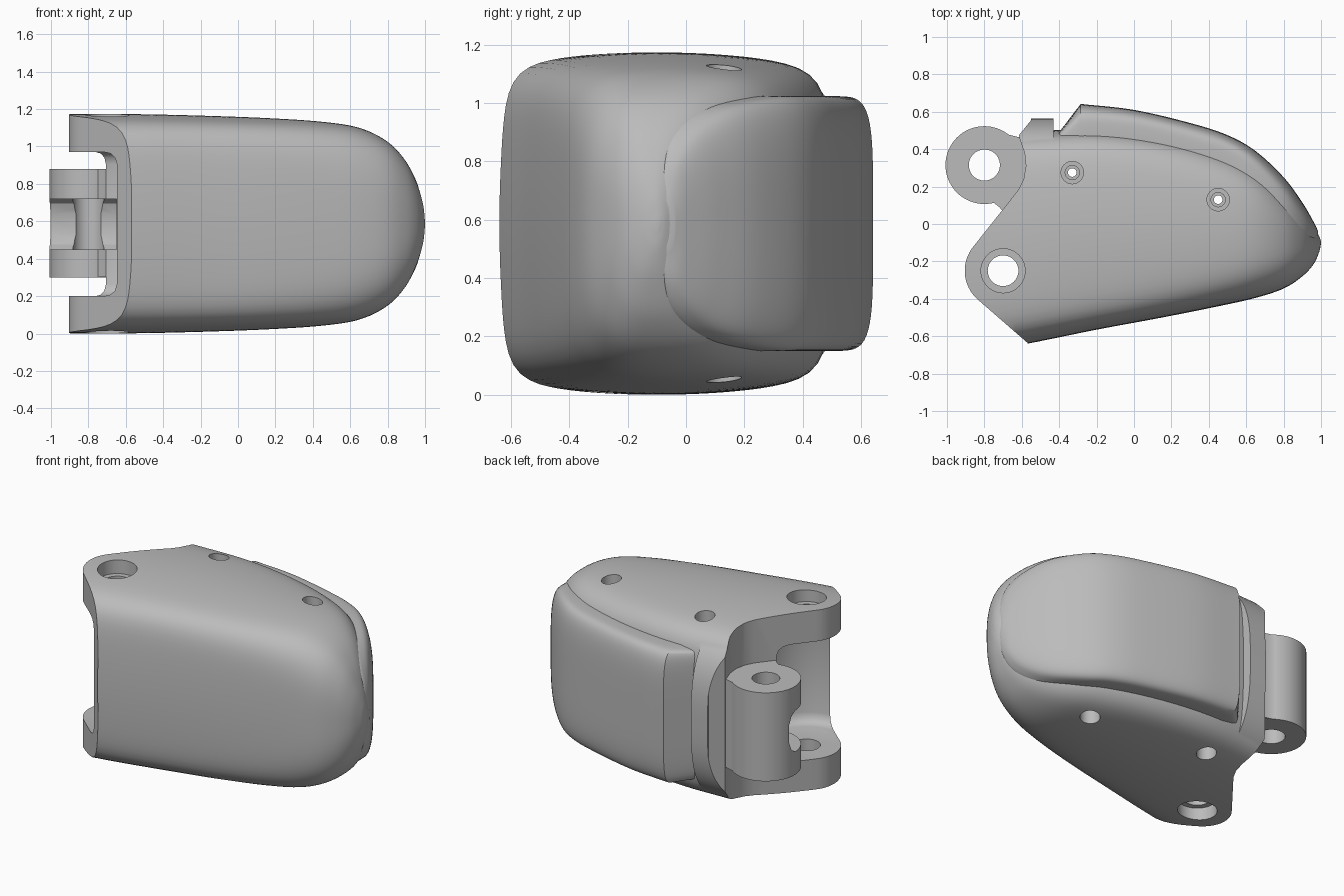
import bpy, bmesh
from math import sin, cos, pi, radians
from mathutils import Vector

cube = bpy.data.objects.get("Cube")
if cube:
    bpy.data.objects.remove(cube, do_unlink=True)

MID = 0.587            # half height of the whole part
LUG = (-0.70, -0.25)   # fork pivot
PIN = (-0.80, 0.315)   # barrel pivot

grey = bpy.data.materials.new("plain grey")
grey.use_nodes = True
grey.diffuse_color = (0.5, 0.5, 0.5, 1)
grey.node_tree.nodes["Principled BSDF"].inputs["Base Color"].default_value = (0.5, 0.5, 0.5, 1)


def skin(name, rings):
    """Closed solid through a list of equal-length point rings."""
    bm = bmesh.new()
    loops = [[bm.verts.new(p) for p in ring] for ring in rings]
    n = len(loops[0])
    for a, b in zip(loops, loops[1:]):
        for i in range(n):
            j = (i + 1) % n
            bm.faces.new((a[i], a[j], b[j], b[i]))
    bm.faces.new(loops[0])
    bm.faces.new(loops[-1])
    bmesh.ops.recalc_face_normals(bm, faces=bm.faces)
    mesh = bpy.data.meshes.new(name)
    bm.to_mesh(mesh)
    bm.free()
    mesh.materials.append(grey)
    ob = bpy.data.objects.new(name, mesh)
    bpy.context.collection.objects.link(ob)
    return ob


def section(x, y0, y1, h, n, crown, count=120):
    """Rounded, crowned rectangle standing across the x axis."""
    c, a = (y0 + y1) / 2, (y1 - y0) / 2
    ring = []
    for i in range(count):
        t = 2 * pi * (i + 0.5) / count
        r = (abs(cos(t)) ** n + abs(sin(t)) ** n) ** (-1 / n)
        u, v = r * cos(t), r * sin(t)
        ring.append((x, c + a * u * (1 - 0.7 * crown * v * v),
                     MID + h * v * (1 - crown * u * u)))
    return ring


def spline(rows, steps=6):
    """Smooth rows by Catmull-Rom interpolation."""
    pts = [Vector(r) for r in rows]
    pts = [2 * pts[0] - pts[1]] + pts + [2 * pts[-1] - pts[-2]]
    out = []
    for p, q, r, s in zip(pts, pts[1:], pts[2:], pts[3:]):
        for k in range(steps):
            t = k / steps
            out.append(0.5 * (2 * q + (r - p) * t + (2 * p - 5 * q + 4 * r - s) * t * t
                              + (3 * q - p - 3 * r + s) * t ** 3))
    return out + [pts[-2]]


def loft(name, rows, crown):
    return skin(name, [section(*r, crown) for r in rows])


def prism(name, outline, z0, z1):
    return skin(name, [[(x, y, z) for x, y in outline] for z in (z0, z1)])


def spindle(name, centre, profile, count=48):
    """Upright turned solid from (radius, z) pairs."""
    return skin(name, [[(centre[0] + r * cos(2 * pi * i / count),
                         centre[1] + r * sin(2 * pi * i / count), z)
                        for i in range(count)] for r, z in profile])


def combine(target, other, operation):
    mod = target.modifiers.new(operation, 'BOOLEAN')
    mod.operation, mod.object, mod.solver = operation, other, 'EXACT'
    bpy.context.view_layer.objects.active = target
    bpy.ops.object.modifier_apply(modifier=mod.name)
    bpy.data.objects.remove(other, do_unlink=True)


def stepped_hole(centre, steps):
    """Through hole, narrowing from both ends: (radius, start depth) pairs."""
    half = []
    for i, (r, depth) in enumerate(steps):
        end = steps[i + 1][1] if i + 1 < len(steps) else MID - 0.01
        half += [(r, depth), (r, end)]
    return spindle("hole_cutter", centre, half + [(r, 2 * MID - z) for r, z in reversed(half)])


# Body shell: x, front y, back y, half height, squareness
body = loft("body", spline([
    (-1.0, -0.72, 0.48, 0.587, 9), (-0.57, -0.64, 0.495, 0.586, 9),
    (-0.2, -0.565, 0.505, 0.578, 9), (0.15, -0.5, 0.465, 0.565, 8),
    (0.45, -0.44, 0.39, 0.545, 6.5), (0.65, -0.395, 0.305, 0.512, 5.2),
    (0.8, -0.345, 0.185, 0.438, 4.2), (0.9, -0.28, 0.07, 0.33, 3.4),
    (0.96, -0.215, -0.015, 0.205, 2.8), (0.99, -0.15, -0.065, 0.1, 2.3),
    (0.999, -0.11, -0.09, 0.02, 2)]), 0.09)

# Raised lip at the back, just before the pad
lip = loft("rear_lip", [(x, -0.3, 0.563, 0.565, 2.9) for x in (-0.75, -0.43)], 0)
combine(body, lip, 'UNION')

# Trim the hinge end to its plan shape: slanted face, round ear, hollow for the barrel
ear = [(LUG[0] + 0.205 * cos(radians(a)), LUG[1] + 0.205 * sin(radians(a)))
       for a in range(230, 139, -6)]
plan = prism("plan_trim", [(-0.57, -0.9), (-0.57, -0.635)] + ear + [
    (-0.62, 0.18), (-0.59, 0.24), (-0.578, 0.31), (-0.585, 0.38), (-0.61, 0.45),
    (-0.615, 0.475), (-0.55, 0.555), (-0.55, 0.9), (1.2, 0.9), (1.2, -0.9)], -0.2, 1.4)
combine(body, plan, 'INTERSECT')

# Hinge barrel and the web that carries it
combine(body, prism("web", [(-0.77, 0.13), (-0.72, 0.09), (-0.66, 0.02), (-0.5, 0.02),
                            (-0.5, 0.46), (-0.62, 0.465), (-0.68, 0.48)], 0.301, 0.879), 'UNION')
combine(body, spindle("barrel", PIN, [(0.208, 0.3), (0.208, 0.88)], 64), 'UNION')

# Fork cavity with rounded corners, sized for a matching barrel
combine(body, spindle("cavity", LUG, [
    (0.26, 0.2), (0.29, 0.208), (0.312, 0.23), (0.322, 0.265),
    (0.322, 0.905), (0.312, 0.94), (0.29, 0.962), (0.26, 0.97)], 80), 'DIFFERENCE')

# Pivot holes and screw holes
combine(body, stepped_hole(LUG, [(0.118, -0.1), (0.082, 0.09)]), 'DIFFERENCE')
combine(body, spindle("pin_hole", PIN, [(0.083, 0.1), (0.083, 1.05)]), 'DIFFERENCE')
for spot in ((-0.33, 0.275), (0.45, 0.13)):
    combine(body, stepped_hole(spot, [(0.06, -0.1), (0.038, 0.22), (0.023, 0.3)]), 'DIFFERENCE')

# Rounded notch across the front of the barrel
notch = [(0, 0.45), (0.31, 0.45), (0.345, 0.475), (0.365, 0.53),
         (0.365, 0.64), (0.345, 0.695), (0.31, 0.72), (0, 0.72)]
combine(body, skin("notch", [[(x, y, z) for y, z in notch] for x in (-1.1, -0.65)]),
        'DIFFERENCE')

# Grip pad wrapping the back and the nose
pad = loft("grip_pad", [(-0.405, 0.36, 0.485, 0.42, 6)] + spline([
    (-0.285, 0.36, 0.642, 0.437, 5), (0.0, 0.36, 0.61, 0.437, 5),
    (0.3, 0.29, 0.54, 0.437, 5), (0.5, 0.22, 0.475, 0.437, 5),
    (0.65, 0.12, 0.39, 0.434, 4.6), (0.8, -0.03, 0.25, 0.4, 4),
    (0.9, -0.1, 0.115, 0.32, 3.4), (0.96, -0.1, 0.012, 0.21, 2.8),
    (0.985, -0.09, -0.04, 0.08, 2)]), 0.02)

for ob in (body, pad):
    bpy.ops.object.select_all(action='DESELECT')
    ob.select_set(True)
    bpy.context.view_layer.objects.active = ob
    bpy.ops.object.shade_smooth_by_angle(angle=radians(32))
